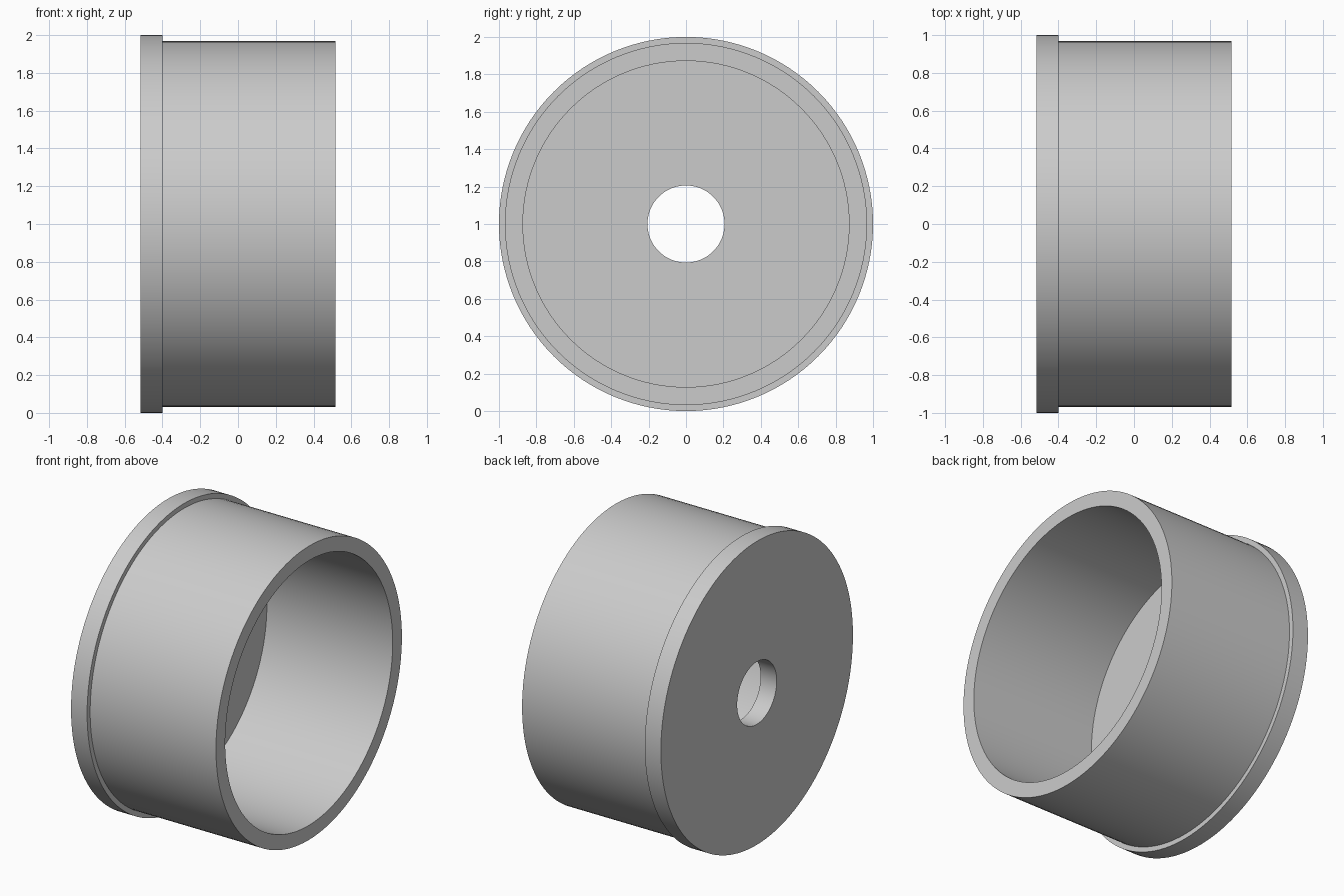
import bpy, bmesh, math
from mathutils import Vector

if "Cube" in bpy.data.objects:
    bpy.data.objects.remove(bpy.data.objects["Cube"])

SEGMENTS = 128

grey = bpy.data.materials.new("plain grey")
grey.diffuse_color = (0.6, 0.6, 0.6, 1)
grey.use_nodes = True
grey.node_tree.nodes["Principled BSDF"].inputs["Base Color"].default_value = grey.diffuse_color


def lathe(name, profile):
    """Revolve a closed (x, radius) profile about the x axis at z = 1."""
    bm = bmesh.new()
    rings = []
    for i in range(SEGMENTS):
        a = 2 * math.pi * i / SEGMENTS
        rings.append([bm.verts.new(Vector((x, r * math.cos(a), 1 + r * math.sin(a))))
                      for x, r in profile])
    n = len(profile)
    for i in range(SEGMENTS):
        p, q = rings[i], rings[(i + 1) % SEGMENTS]
        for j in range(n):
            k = (j + 1) % n
            bm.faces.new((p[j], p[k], q[k], q[j]))
    bmesh.ops.recalc_face_normals(bm, faces=bm.faces)
    mesh = bpy.data.meshes.new(name)
    bm.to_mesh(mesh)
    bm.free()
    mesh.materials.append(grey)
    obj = bpy.data.objects.new(name, mesh)
    bpy.context.collection.objects.link(obj)
    bpy.context.view_layer.objects.active = obj
    obj.select_set(True)
    bpy.ops.object.shade_smooth_by_angle(angle=math.radians(30))
    obj.select_set(False)
    return obj


# Open cup: flanged end plate with a centre hole, and a straight wall
lathe("flanged_cup", [
    (-0.517, 0.206), (-0.517, 1.0),    # outer end face
    (-0.40, 1.0), (-0.40, 0.968),      # flange step
    (0.517, 0.968), (0.517, 0.872),    # wall and open rim
    (-0.40, 0.872), (-0.40, 0.206),    # inside wall and floor
])
